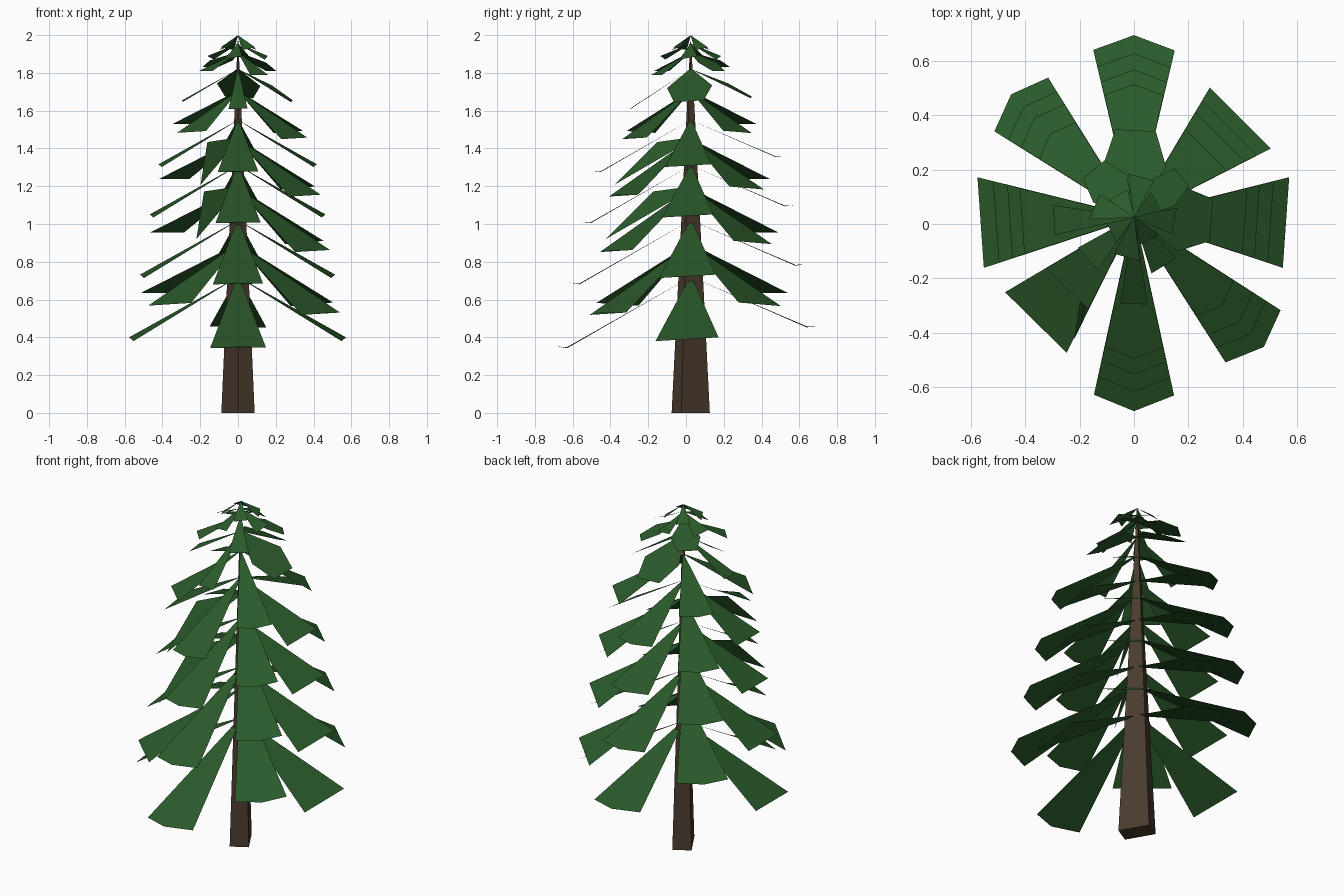
import bpy
import bmesh
from math import radians, cos, sin
from mathutils import Vector, Matrix

cube = bpy.data.objects.get("Cube")
if cube:
    bpy.data.objects.remove(cube, do_unlink=True)


def material(name, rgb):
    m = bpy.data.materials.new(name)
    m.use_nodes = True
    m.diffuse_color = (*rgb, 1)
    m.node_tree.nodes["Principled BSDF"].inputs["Base Color"].default_value = (*rgb, 1)
    return m


BARK = material("bark brown", (0.068, 0.044, 0.027))
NEEDLE = material("needle green", (0.024, 0.103, 0.024))
AXIS = Vector((0, 0.025, 0))


def make_object(name, bm, mat):
    mesh = bpy.data.meshes.new(name)
    bm.to_mesh(mesh)
    bm.free()
    mesh.materials.append(mat)
    obj = bpy.data.objects.new(name, mesh)
    bpy.context.collection.objects.link(obj)
    return obj


# Trunk: turned rectangular box tapering almost to a point
bm = bmesh.new()
bmesh.ops.create_cube(bm, size=1)
for v in bm.verts:
    taper = 0.02 if v.co.z > 0 else 1
    v.co = Vector((v.co.x * 0.103 * taper, v.co.y * 0.174 * taper, (v.co.z + 0.5) * 1.97))
bmesh.ops.rotate(bm, verts=bm.verts, matrix=Matrix.Rotation(radians(30), 3, "Z"))
bmesh.ops.translate(bm, verts=bm.verts, vec=AXIS)
make_object("trunk", bm, BARK)

# Bough outlines: (distance, half width, fall) as fractions
FAN = [(0, 0.03, 0), (1, 1, 1)]
POINTED = [(0, 0.03, 0), (1, 1, 1), (1.09, 0, 0.98)]
ROUNDED = [(0, 0.05, 0), (0.6, 1, 0.55), (1, 0.65, 1)]


def bough(bm, z, angle, reach, drop, width, outline, roll=0):
    a = radians(angle)
    out = Vector((cos(a), sin(a), 0))
    fall = Vector((out.x * reach, out.y * reach, -drop))
    side = Matrix.Rotation(radians(roll), 3, fall.normalized()) @ Vector((-sin(a), cos(a), 0))
    left, right = [], []
    for t, w, f in outline:
        centre = AXIS + out * reach * t + Vector((0, 0, z - drop * f))
        left.append(bm.verts.new(centre + side * w * width / 2))
        if w:
            right.append(bm.verts.new(centre - side * w * width / 2))
    bm.faces.new(right + left[::-1])


def whorl(name, z, scale, boughs):
    bm = bmesh.new()
    for angle, reach, drop, width, outline, *roll in boughs:
        bough(bm, z, angle, reach * scale, drop * scale, width * scale, outline, *roll)
    make_object(name, bm, NEEDLE)


EAST = (-2, 0.56, 0.33, 0.335, FAN, 4)
WEST = (182, 0.565, 0.33, 0.335, FAN, -4)
NORTH = (90, 0.615, 0.265, 0.30, POINTED, 1)
SOUTH = (-90, 0.655, 0.375, 0.295, POINTED, 1)
NORTHEAST = (43, 0.535, 0.32, 0.318, FAN, -4)
SOUTHWEST = (-133, 0.53, 0.32, 0.318, FAN, 3)
SOUTHEAST = (-45, 0.62, 0.37, 0.28, POINTED, 3)
NORTHWEST = (135, 0.587, 0.26, 0.28, POINTED)

# Straight whorls, facing front, back and sides
for i, (z, s) in enumerate([(0.72, 1), (1.02, 0.9), (1.31, 0.81), (1.55, 0.73)]):
    whorl(f"straight_whorl_{i + 1}", z, s, [EAST, WEST, NORTH, SOUTH])

# Diagonal whorls between them; the middle two have a sagging bough instead
for i, (z, s) in enumerate([(0.895, 1), (1.19, 0.9), (1.45, 0.81), (1.705, 0.68)]):
    boughs = [NORTHEAST, SOUTHEAST, NORTHWEST]
    if i in (0, 3):
        boughs.append(SOUTHWEST)
    else:
        bm = bmesh.new()
        corners = [(0, 0, 0.01), (-0.2, -0.22, -0.02), (-0.245, -0.5, -0.3), (0, 0, -0.01)]
        bm.faces.new([bm.verts.new(AXIS + Vector((0, 0, z)) + Vector(c) * s) for c in corners])
        make_object(f"sagging_bough_{i}", bm, NEEDLE)
    whorl(f"diagonal_whorl_{i + 1}", z, s, boughs)

# Upper whorl with two broad rounded boughs
whorl("upper_whorl", 1.82, 1, [
    (-2, 0.285, 0.17, 0.24, ROUNDED, 4), (89, 0.32, 0.15, 0.23, ROUNDED, 4),
    (182, 0.295, 0.17, 0.11, FAN, -4), (-90, 0.32, 0.21, 0.10, FAN, 2)])

# Crown of small boughs
whorl("crown_lower", 1.91, 1, [
    (40, 0.23, 0.10, 0.13, ROUNDED), (130, 0.23, 0.08, 0.16, ROUNDED),
    (-138, 0.23, 0.10, 0.11, FAN), (-58, 0.21, 0.12, 0.11, FAN)])
whorl("crown_middle", 1.955, 1, [
    (a, 0.15, 0.075, 0.10, FAN, 12) for a in (-5, 80, 165, -100)])
whorl("crown_tip", 1.998, 1, [
    (a, 0.10, 0.07, 0.08, FAN, 12) for a in (35, 125, 215, 305)])
